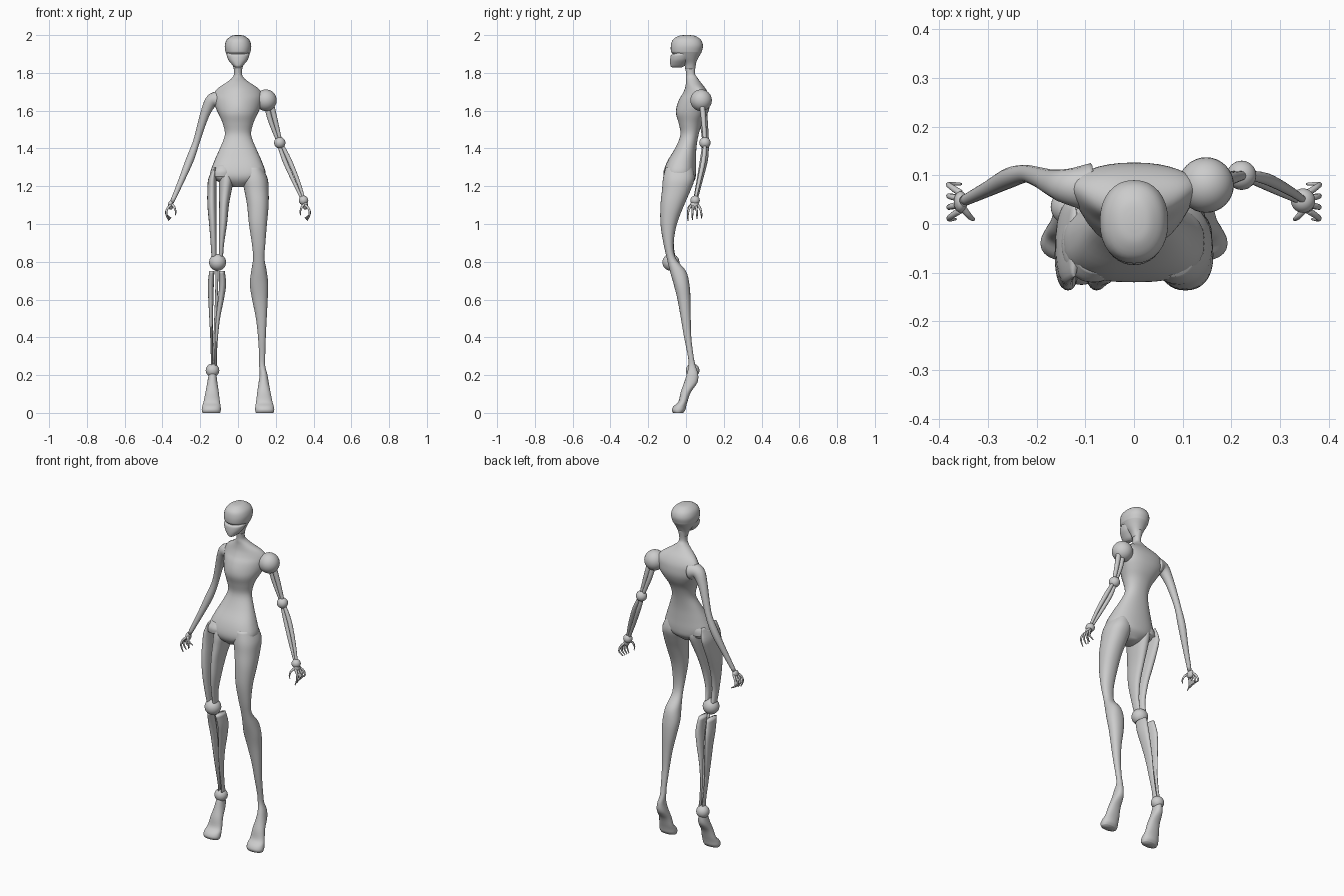
import bpy, bmesh, math
from mathutils import Vector

grey = bpy.data.materials.new("light_grey")
grey.diffuse_color = (0.6, 0.6, 0.6, 1)


def smooth_rows(rows, steps):
    """Catmull-Rom interpolation through rows of numbers."""
    out = []
    for i in range(len(rows) - 1):
        a, b, c, d = (rows[max(0, min(len(rows) - 1, i + k))] for k in (-1, 0, 1, 2))
        for s in range(steps):
            t = s / steps
            out.append([0.5 * (2 * q + (r - p) * t + (2 * p - 5 * q + 4 * r - u) * t * t
                               + (3 * q - p - 3 * r + u) * t ** 3)
                        for p, q, r, u in zip(a, b, c, d)])
    return out + [list(rows[-1])]


def skin(name, rings):
    """Bridge closed rings of points into a capped smooth surface."""
    bm = bmesh.new()
    vs = [[bm.verts.new(p) for p in ring] for ring in rings]
    n = len(vs[0])
    for a, b in zip(vs, vs[1:]):
        for i in range(n):
            j = (i + 1) % n
            bm.faces.new((a[i], a[j], b[j], b[i]))
    bm.faces.new(vs[0])
    bm.faces.new(vs[-1])
    bmesh.ops.recalc_face_normals(bm, faces=bm.faces)
    for f in bm.faces:
        f.smooth = True
    me = bpy.data.meshes.new(name)
    bm.to_mesh(me)
    bm.free()
    me.materials.append(grey)
    ob = bpy.data.objects.new(name, me)
    bpy.context.collection.objects.link(ob)
    return ob


def spow(v, e):
    return math.copysign(abs(v) ** e, v)


def loft(name, rows, steps=4, n=32):
    """Rows: z, x0, x1, y0, y1, [widest y fraction, front roundness]."""
    rows = [tuple(r) + (0.5, 2.2)[len(r) - 5:] for r in rows]
    rings = []
    for z, x0, x1, y0, y1, w, p in smooth_rows(rows, steps):
        ym = y0 + (y1 - y0) * w
        ring = []
        for k in range(n):
            a = 2 * math.pi * k / n
            c, s = math.cos(a), math.sin(a)
            e = 2 / (p if s < 0 else 2.2)
            ring.append(((x0 + x1) / 2 + (x1 - x0) / 2 * spow(c, e),
                         ym + (ym - y0 if s < 0 else y1 - ym) * spow(s, e), z))
        rings.append(ring)
    return skin(name, rings)


def tube(name, pts, n=16, steps=4):
    """Round limb through points (x, y, z, radius)."""
    rows = smooth_rows(pts, steps)
    rings = []
    for i, r in enumerate(rows):
        d = Vector(rows[min(i + 1, len(rows) - 1)][:3]) - Vector(rows[max(i - 1, 0)][:3])
        u = d.cross(Vector((0, 1, 0))).normalized()
        v = d.cross(u).normalized()
        rings.append([Vector(r[:3]) + r[3] * (u * math.cos(2 * math.pi * k / n)
                      + v * math.sin(2 * math.pi * k / n)) for k in range(n)])
    return skin(name, rings)


def ball(name, loc, r, scale=(1, 1, 1)):
    bpy.ops.mesh.primitive_uv_sphere_add(segments=32, ring_count=16, radius=r, location=loc)
    ob = bpy.context.object
    ob.name = name
    ob.scale = scale
    ob.data.materials.append(grey)
    bpy.ops.object.shade_smooth()


# torso with neck: z, half width, front y, back y, widest fraction, front roundness
torso = [(1.86, .026, -.01, .055, .5, 2), (1.80, .021, .0, .047, .5, 2),
         (1.775, .03, .0, .06, .5, 2), (1.75, .06, .0, .078, .55, 1.9),
         (1.72, .105, -.005, .102, .65, 1.7), (1.69, .128, -.018, .118, .68, 1.6),
         (1.66, .128, -.036, .125, .68, 1.7), (1.62, .12, -.05, .125, .66, 1.8),
         (1.58, .102, -.052, .112, .6, 2), (1.53, .08, -.038, .085, .5, 2),
         (1.47, .07, -.03, .066, .5, 2), (1.40, .096, -.058, .055, .5, 2.2),
         (1.33, .127, -.10, .053, .5, 2.6), (1.27, .145, -.119, .053, .5, 2.7),
         (1.23, .115, -.112, .045, .5, 2.5), (1.195, .03, -.08, .01, .5, 2)]
loft("torso", [(z, -h, h, a, b, w, p) for z, h, a, b, w, p in torso])

# skull and face mask with a brow groove between
loft("skull", [(z, -h, h, a, b) for z, h, a, b in [
    (2.0, .012, -.01, .02), (1.995, .035, -.04, .05), (1.975, .06, -.07, .079),
    (1.945, .07, -.08, .09), (1.915, .067, -.08, .084), (1.905, .063, -.074, .08),
    (1.88, .05, -.05, .065), (1.85, .032, -.012, .052), (1.82, .022, -.004, .048)]])
loft("face_mask", [(z, -h, h, a, b) for z, h, a, b in [
    (1.915, .058, -.068, .03), (1.90, .059, -.068, .03), (1.893, .06, -.08, .028),
    (1.87, .052, -.084, .018), (1.85, .037, -.084, .002), (1.835, .023, -.081, -.012),
    (1.828, .012, -.072, -.025)]])

# leg outline: z, inner x, outer x, front y, back y
thigh = [(1.30, .03, .13, -.108, .035), (1.24, .022, .157, -.122, .045),
         (1.18, .033, .162, -.127, .025), (1.10, .048, .162, -.135, -.01),
         (1.0, .058, .153, -.135, -.048), (.90, .073, .145, -.12, -.065),
         (.82, .08, .14, -.102, -.055)]
calf = [(.75, .07, .152, -.085, .0), (.68, .063, .16, -.065, .018),
        (.60, .075, .157, -.045, .024), (.50, .095, .152, -.027, .025),
        (.40, .106, .147, -.01, .028), (.30, .112, .144, .01, .04),
        (.25, .112, .144, .014, .05)]
foot = [(.205, .115, .155, .004, .064), (.16, .109, .163, -.01, .06),
        (.11, .102, .172, -.028, .026), (.06, .096, .182, -.04, .008),
        (.035, .092, .189, -.066, .001), (.015, .091, .192, -.075, -.004),
        (.0, .095, .188, -.068, -.015)]
loft("solid_leg", thigh + calf + foot)


def strut(name, rows, f0, f1):
    """Slice of the mirrored leg outline between two width functions."""
    loft(name, [(z, -f1(z, a, b), -f0(z, a, b), c, d) for z, a, b, c, d in rows], n=24)


# jointed leg: slotted thigh, three calf bars, ball joints, separate foot
strut("thigh_outer_bar", thigh, lambda z, a, b: .114, lambda z, a, b: b)
strut("thigh_inner_bar", thigh, lambda z, a, b: a, lambda z, a, b: .1)
strut("calf_outer_bar", calf, lambda z, a, b: b - .33 * (b - a), lambda z, a, b: b)
strut("calf_inner_bar", calf, lambda z, a, b: a, lambda z, a, b: a + .38 * (b - a))
tube("calf_centre_rod", [(-.11, -.06, .78, .008), (-.115, -.015, .6, .007),
                         (-.13, .03, .25, .006)])
loft("jointed_foot", [(z, -b, -a, c, d) for z, a, b, c, d in foot])
loft("hip_block", [(1.31, -.125, -.03, -.1, .03), (1.28, -.145, -.02, -.119, .04),
                   (1.25, -.15, -.02, -.118, .04)])
ball("knee_ball", (-.108, -.08, .797), .045)
ball("ankle_ball", (-.135, .035, .225), .036)

# solid arm
tube("solid_arm", [(-.09, .075, 1.655, .05), (-.135, .077, 1.655, .037),
                   (-.168, .085, 1.60, .027), (-.195, .096, 1.52, .021),
                   (-.222, .103, 1.43, .018), (-.255, .095, 1.34, .021),
                   (-.30, .072, 1.23, .016), (-.35, .047, 1.115, .011)])

# jointed arm: paired rods between balls
ball("shoulder_ball", (.148, .08, 1.655), .057)
ball("elbow_ball", (.221, .1, 1.43), .03)
ball("wrist_ball", (.347, .048, 1.125), .025)
for side, tag in ((-1, "inner"), (1, "outer")):
    o = side * .013
    tube(f"upper_arm_{tag}_rod", [(.165 + o, .085, 1.63, .014), (.184 + o, .093, 1.55, .013),
                                  (.218 + o * .5, .1, 1.44, .009)])
    tube(f"forearm_{tag}_rod", [(.224 + o * .6, .1, 1.42, .009), (.258 + o, .093, 1.34, .012),
                                (.305 + o * .9, .07, 1.23, .010), (.345 + o * .4, .048, 1.13, .007)])

# hands with four curled fingers and a thumb
for s, tag in ((-1, "right"), (1, "left")):
    ball(f"{tag}_palm", (s * .356, .045, 1.10), .02, (.7, 1.1, 1.2))
    for i in range(4):
        y = .028 + .012 * i
        spread = (i - 1.5) * .012
        tube(f"{tag}_finger_{i + 1}", [
            (s * .357, y, 1.10, .007), (s * .376, y + spread * .7, 1.078, .006),
            (s * .379, y + spread, 1.05, .005),
            (s * (.366 - .004 * i), y + spread, 1.017 + .005 * i, .0025)], n=10)
    tube(f"{tag}_thumb", [(s * .353, .035, 1.105, .008), (s * .338, .016, 1.09, .006),
                          (s * .330, .010, 1.065, .004), (s * .332, .012, 1.045, .002)], n=10)
